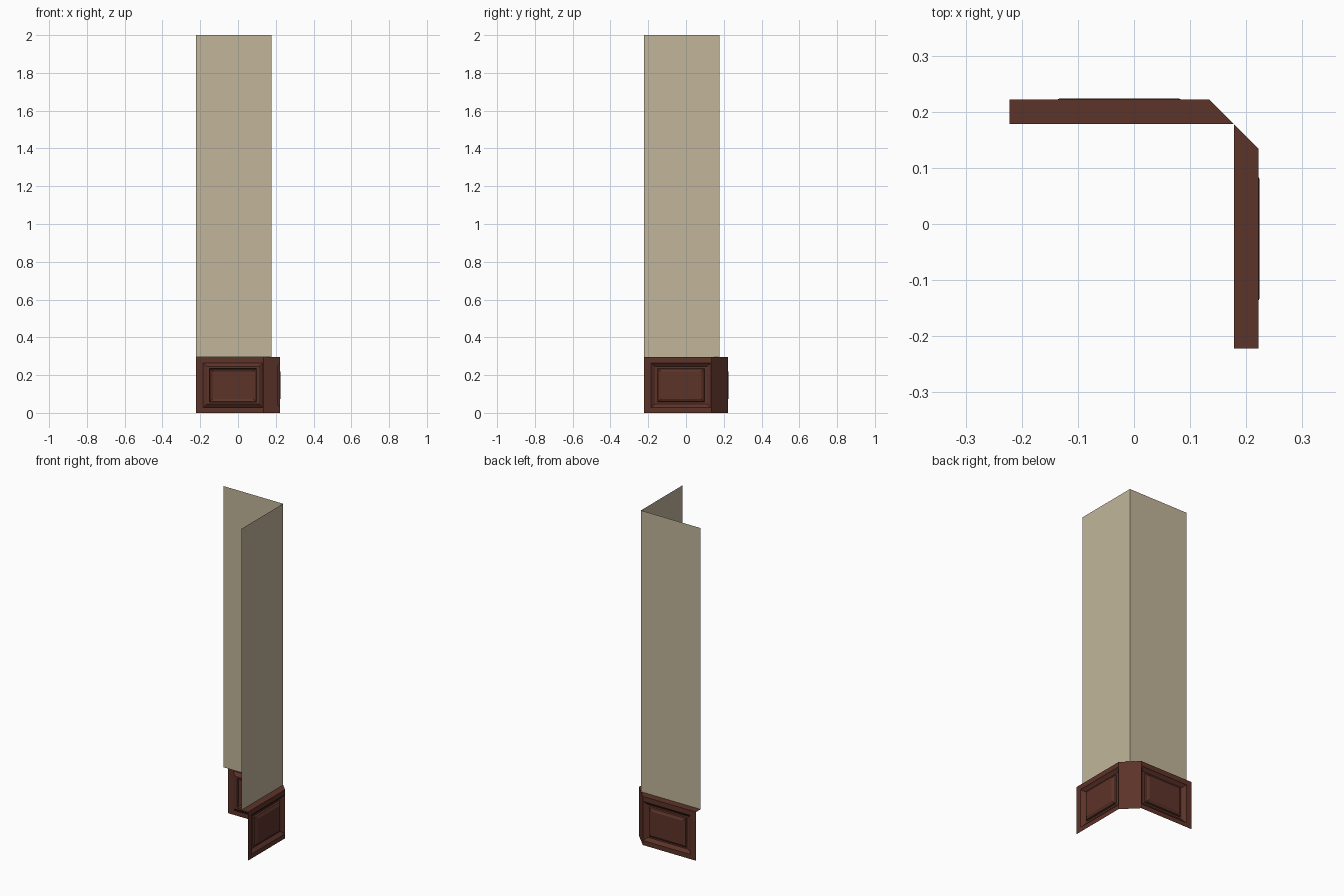
import bpy, bmesh

if "Cube" in bpy.data.objects:
    bpy.data.objects.remove(bpy.data.objects["Cube"])

END, WALL, OUT, CH = -0.222, 0.178, 0.222, 0.134   # leg end, wall plane, trim face, chamfer start
H, TOP = 0.295, 2.0


def material(name, rgb):
    m = bpy.data.materials.new(name)
    m.diffuse_color = (*rgb, 1)
    m.use_nodes = True
    m.node_tree.nodes["Principled BSDF"].inputs["Base Color"].default_value = m.diffuse_color
    return m


wood = material("dark red wood", (0.108, 0.033, 0.022))
plaster = material("beige plaster", (0.54, 0.47, 0.325))


def build(name, quads, mat, swap):
    """Make an open shell; swap exchanges x and y for the other leg."""
    bm = bmesh.new()
    for q in quads:
        pts = [(y, x, z) for x, y, z in reversed(q)] if swap else q
        bm.faces.new([bm.verts.new(p) for p in pts])
    bmesh.ops.remove_doubles(bm, verts=bm.verts, dist=1e-5)
    me = bpy.data.meshes.new(name)
    bm.to_mesh(me)
    bm.free()
    me.materials.append(mat)
    ob = bpy.data.objects.new(name, me)
    bpy.context.collection.objects.link(ob)


def rect(x0, x1, z0, z1, y):
    # corners ordered so that the face points to +y
    return [(x1, y, z0), (x0, y, z0), (x0, y, z1), (x1, y, z1)]


def ring(a, b):
    return [[a[i], a[(i + 1) % 4], b[(i + 1) % 4], b[i]] for i in range(4)]


# moulding profile: inset from the frame, depth relative to the trim face
PROFILE = [(0, 0), (0.004, -0.004), (0.022, -0.016), (0.034, -0.016), (0.037, -0.006), (0.054, 0.002)]


def trim_quads():
    loops = [rect(END, CH, 0, H, OUT)]
    for d, h in PROFILE:
        loops.append(rect(-0.186 + d, CH - 0.001 - d, 0.028 + d * 0.85, 0.265 - d * 0.85, OUT + h))
    quads = []
    for a, b in zip(loops, loops[1:]):
        quads += ring(a, b)
    quads.append(loops[-1])
    # top ledge back to the wall
    quads.append([(END, WALL, H), (WALL, WALL, H), (CH, OUT, H), (END, OUT, H)])
    return quads


for side, swap in (("back", False), ("right", True)):
    build(side + "_wall", [rect(END, WALL, H, TOP, WALL)], plaster, swap)
    build(side + "_panelled_baseboard", trim_quads(), wood, swap)

# chamfered corner joining both baseboards
build("corner_baseboard", [[(OUT, CH, 0), (CH, OUT, 0), (CH, OUT, H), (OUT, CH, H)]], wood, False)
